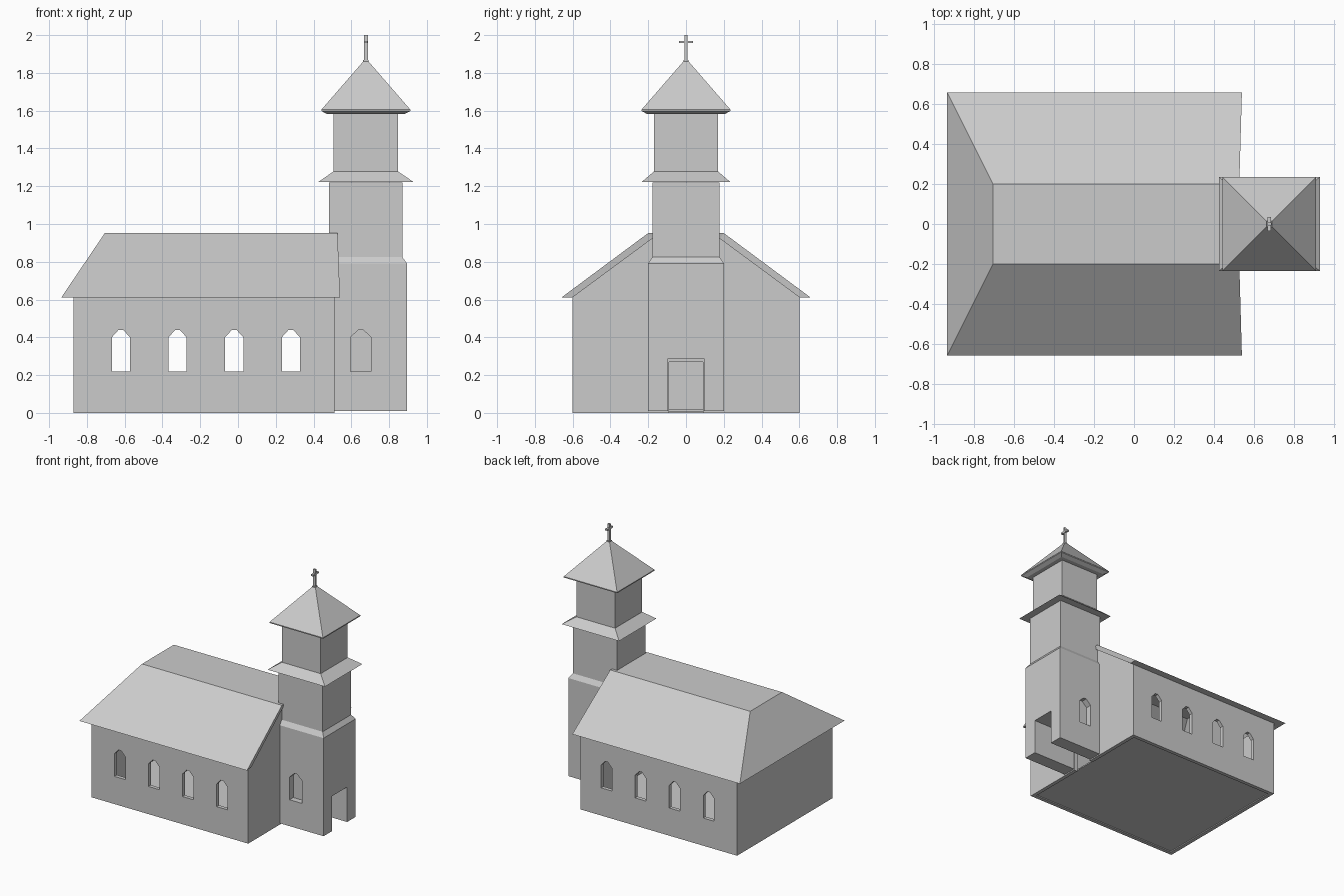
import bpy, bmesh

if "Cube" in bpy.data.objects:
    bpy.data.objects.remove(bpy.data.objects["Cube"])


def make(name, verts, faces):
    me = bpy.data.meshes.new(name)
    me.from_pydata(verts, [], faces)
    bm = bmesh.new()
    bm.from_mesh(me)
    bmesh.ops.recalc_face_normals(bm, faces=bm.faces)
    bm.to_mesh(me)
    bm.free()
    ob = bpy.data.objects.new(name, me)
    bpy.context.collection.objects.link(ob)
    return ob


def stack(name, levels):
    """Closed solid lofted through rectangles (x0, x1, half_y, z)."""
    verts = []
    for x0, x1, y, z in levels:
        verts += [(x0, -y, z), (x1, -y, z), (x1, y, z), (x0, y, z)]
    faces = [(0, 1, 2, 3)]
    for i in range(0, len(verts) - 4, 4):
        faces += [(i + k, i + (k + 1) % 4, i + 4 + (k + 1) % 4, i + 4 + k) for k in range(4)]
    n = len(verts)
    faces.append((n - 4, n - 3, n - 2, n - 1))
    return make(name, verts, faces)


def box(name, x0, x1, y, z0, z1):
    return stack(name, [(x0, x1, y, z0), (x0, x1, y, z1)])


def prism(name, pts, a, b, axis):
    """Extrude a 2D outline with z as second coordinate along x or y."""
    n = len(pts)
    verts = [(d, u, z) if axis == 'x' else (u, d, z) for d in (a, b) for u, z in pts]
    faces = [tuple(range(n)), tuple(range(n, 2 * n))]
    faces += [(k, (k + 1) % n, n + (k + 1) % n, n + k) for k in range(n)]
    return make(name, verts, faces)


def window_cutter(x, half, y0, y1):
    pts = [(x - half, .22), (x + half, .22), (x + half, .40),
           (x + .012, .44), (x - .012, .44), (x - half, .40)]
    return prism("window_cutter", pts, y0, y1, 'y')


def cut(ob, cutters):
    bpy.context.view_layer.objects.active = ob
    for c in cutters:
        c.hide_render = True
        m = ob.modifiers.new("cut", 'BOOLEAN')
        m.operation = 'DIFFERENCE'
        m.solver = 'EXACT'
        m.object = c
        bpy.ops.object.modifier_apply(modifier=m.name)
        bpy.data.objects.remove(c)


# Nave walls: hollow shell with four pointed windows per side and a doorway
walls = box("nave_walls", -.87, .51, .6, 0, .612)
cut(walls, [box("inside", -.84, .48, .57, -.1, .8)]
    + [window_cutter(x, .048, -.7, .7) for x in (-.62, -.32, -.02, .28)]
    + [box("doorway", .4, .6, .09, -.1, .27)])
box("nave_floor", -.84, .48, .57, .008, .018)

# Gable wall behind the tower
prism("gable_wall", [(-.6, .612), (.6, .612), (.18, .925), (-.18, .925)], .48, .51, 'x')


# Flat-topped roof shell, hipped at the back and open at the gable
def roof_skin(xe, xr, y, yr, z, xg, xt):
    return [(xg, -y, .612), (xe, -y, .612), (xe, y, .612), (xg, y, .612),
            (xt, -yr, z), (xr, -yr, z), (xr, yr, z), (xt, yr, z)]


verts = (roof_skin(-.935, -.705, .658, .2, .952, .54, .527)
         + roof_skin(-.87, -.675, .6, .18, .922, .535, .52))
skin = [(0, 1, 5, 4), (1, 2, 6, 5), (2, 3, 7, 6), (4, 5, 6, 7)]
faces = skin + [tuple(i + 8 for i in f) for f in skin]
faces += [(a, b, b + 8, a + 8) for a, b in ((0, 1), (1, 2), (2, 3), (3, 7), (7, 4), (4, 0))]
make("nave_roof", verts, faces)

# Tower shaft with sloped shoulder, through passage and recessed side windows
shaft = stack("tower_shaft", [(.485, .895, .202, .01), (.485, .895, .202, .79),
                              (.482, .87, .178, .825), (.482, .87, .178, 1.22)])
cut(shaft, [box("passage", .4, 1, .094, -.1, .288),
            window_cutter(.65, .055, -.3, -.155),
            window_cutter(.65, .055, .155, .3)])

# Skirt roof, belfry and pyramid roof
stack("tower_skirt_roof", [(.425, .93, .235, 1.222), (.505, .847, .17, 1.278)])
box("belfry", .506, .847, .17, 1.27, 1.59)
stack("tower_roof", [(.472, .882, .205, 1.582), (.442, .912, .235, 1.598),
                     (.442, .912, .235, 1.606), (.667, .687, .01, 1.865)])

# Cross on top
box("cross_collar", .663, .691, .014, 1.855, 1.868)
box("cross_post", .667, .687, .007, 1.86, 2.0)
box("cross_arm", .668, .686, .036, 1.957, 1.97)
